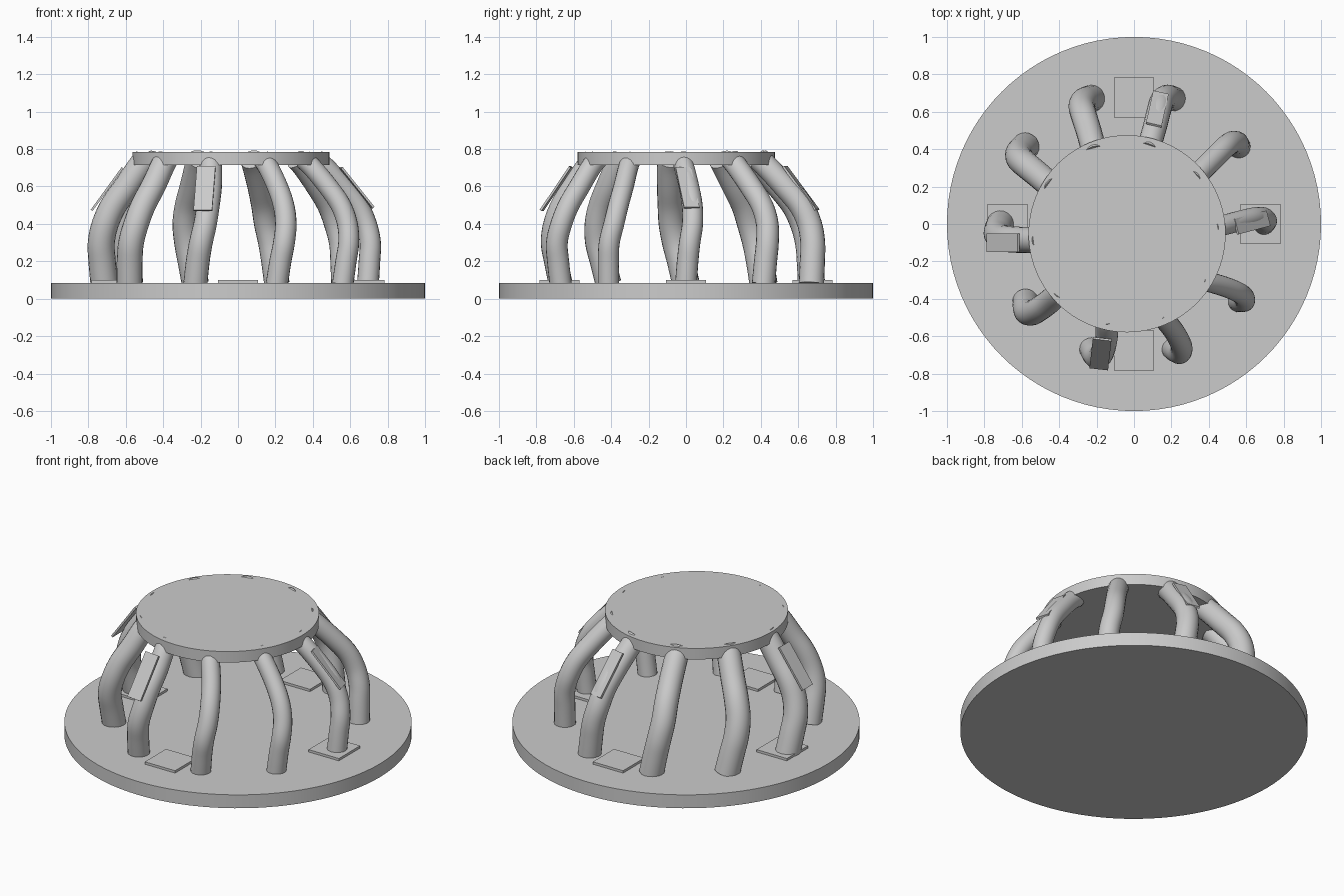
import bpy, bmesh, math
from mathutils import Vector, Matrix

cube = bpy.data.objects.get("Cube")
if cube:
    bpy.data.objects.remove(cube, do_unlink=True)

grey = bpy.data.materials.new("light_grey")
grey.use_nodes = True
COLOUR = (0.6, 0.6, 0.6, 1)
grey.diffuse_color = COLOUR
grey.node_tree.nodes["Principled BSDF"].inputs["Base Color"].default_value = COLOUR


def finish(obj, name, smooth=True):
    obj.name = name
    obj.data.materials.clear()
    obj.data.materials.append(grey)
    if smooth:
        bpy.ops.object.select_all(action='DESELECT')
        obj.select_set(True)
        bpy.context.view_layer.objects.active = obj
        bpy.ops.object.shade_smooth_by_angle(angle=math.radians(40))
    return obj


def disc(name, x, y, radius, low, high):
    bpy.ops.mesh.primitive_cylinder_add(vertices=96, radius=radius, depth=high - low,
                                        location=(x, y, (low + high) / 2))
    finish(bpy.context.object, name)


def slab(name, centre, size, rotation=None):
    bpy.ops.mesh.primitive_cube_add(size=1)
    obj = bpy.context.object
    turn = rotation.to_4x4() if rotation else Matrix()
    obj.data.transform(Matrix.Translation(centre) @ turn @ Matrix.Diagonal((*size, 1)))
    finish(obj, name, smooth=False)


# Round base and the slightly offset upper disc
disc("base", 0, 0, 1, 0, 0.085)
disc("upper_disc", -0.037, -0.052, 0.527, 0.715, 0.785)

# Ring profile shared by all columns: ring radius, height, x drift, y drift, twist in degrees
STATIONS = [
    (0.705, 0.08, -0.01, 0, 0),
    (0.715, 0.2, -0.012, -0.01, 1.5),
    (0.72, 0.3, -0.012, -0.018, 3),
    (0.7, 0.4, -0.012, -0.02, 4.5),
    (0.655, 0.5, -0.012, -0.024, 5),
    (0.58, 0.6, -0.016, -0.035, 5),
    (0.5, 0.7, -0.028, -0.048, 4.5),
    (0.455, 0.745, -0.037, -0.052, 4),
]


def tube(name, points, radius, sides=20, steps=4):
    """Sweep a circle along a smooth path through the points."""
    path = []
    last = len(points) - 1
    for i in range(last):
        a, b, c, d = (points[min(max(j, 0), last)] for j in range(i - 1, i + 3))
        for s in range(steps):
            t = s / steps
            path.append(b + (c - a) * t / 2 + (a * 2 - b * 5 + c * 4 - d) * t * t / 2
                        + (b * 3 - a - c * 3 + d) * t ** 3 / 2)
    path.append(points[-1])
    bm = bmesh.new()
    rings = []
    for i, p in enumerate(path):
        ahead = (path[min(i + 1, len(path) - 1)] - path[max(i - 1, 0)]).normalized()
        side = ahead.cross(Vector((-points[0].y, points[0].x, 0))).normalized()
        other = ahead.cross(side)
        r = radius * (1 - 0.08 * i / len(path))
        angles = [math.tau * k / sides for k in range(sides)]
        rings.append([bm.verts.new(p + r * (side * math.cos(a) + other * math.sin(a)))
                      for a in angles])
    for low, high in zip(rings, rings[1:]):
        for k in range(sides):
            n = (k + 1) % sides
            bm.faces.new((low[k], low[n], high[n], high[k]))
    bm.faces.new(rings[0])
    bm.faces.new(rings[-1])
    bmesh.ops.recalc_face_normals(bm, faces=bm.faces)
    mesh = bpy.data.meshes.new(name)
    bm.to_mesh(mesh)
    bm.free()
    obj = bpy.data.objects.new(name, mesh)
    bpy.context.collection.objects.link(obj)
    finish(obj, name)


# Ten bent columns, thicker towards the back right
for k in range(10):
    foot = math.radians(36 * k)
    points = []
    for ring, z, dx, dy, twist in STATIONS:
        a = foot + math.radians(twist)
        points.append(Vector((ring * math.cos(a) + dx, ring * math.sin(a) + dy, z)))
    tube(f"column_{k + 1}", points, 0.066 + 0.009 * math.cos(foot - math.radians(150)))

# Four square pads on the base
for k, place in enumerate(("left", "back", "right", "front")):
    a = math.pi / 2 * k
    slab(f"{place}_pad", Vector((0.677 * math.cos(a), 0.677 * math.sin(a), 0.09)),
         (0.213, 0.213, 0.02))

# Four thin sloping panels resting on columns: upper end, lower end, width
PANELS = {
    "left_panel": ((0.545, -0.015, 0.7), (0.715, 0.03, 0.487), 0.085),
    "back_panel": ((0.105, 0.53, 0.705), (0.143, 0.7, 0.475), 0.085),
    "right_panel": ((-0.617, -0.1, 0.7), (-0.783, -0.1, 0.472), 0.1),
    "front_panel": ((-0.17, -0.615, 0.705), (-0.188, -0.772, 0.472), 0.1),
}
for name, (upper, lower, width) in PANELS.items():
    upper, lower = Vector(upper), Vector(lower)
    along = (lower - upper).normalized()
    across = along.cross(Vector((0, 0, 1))).normalized()
    facing = across.cross(along)
    turn = Matrix((across, along, facing)).transposed()
    slab(name, (upper + lower) / 2, (width, (lower - upper).length, 0.012), turn)
